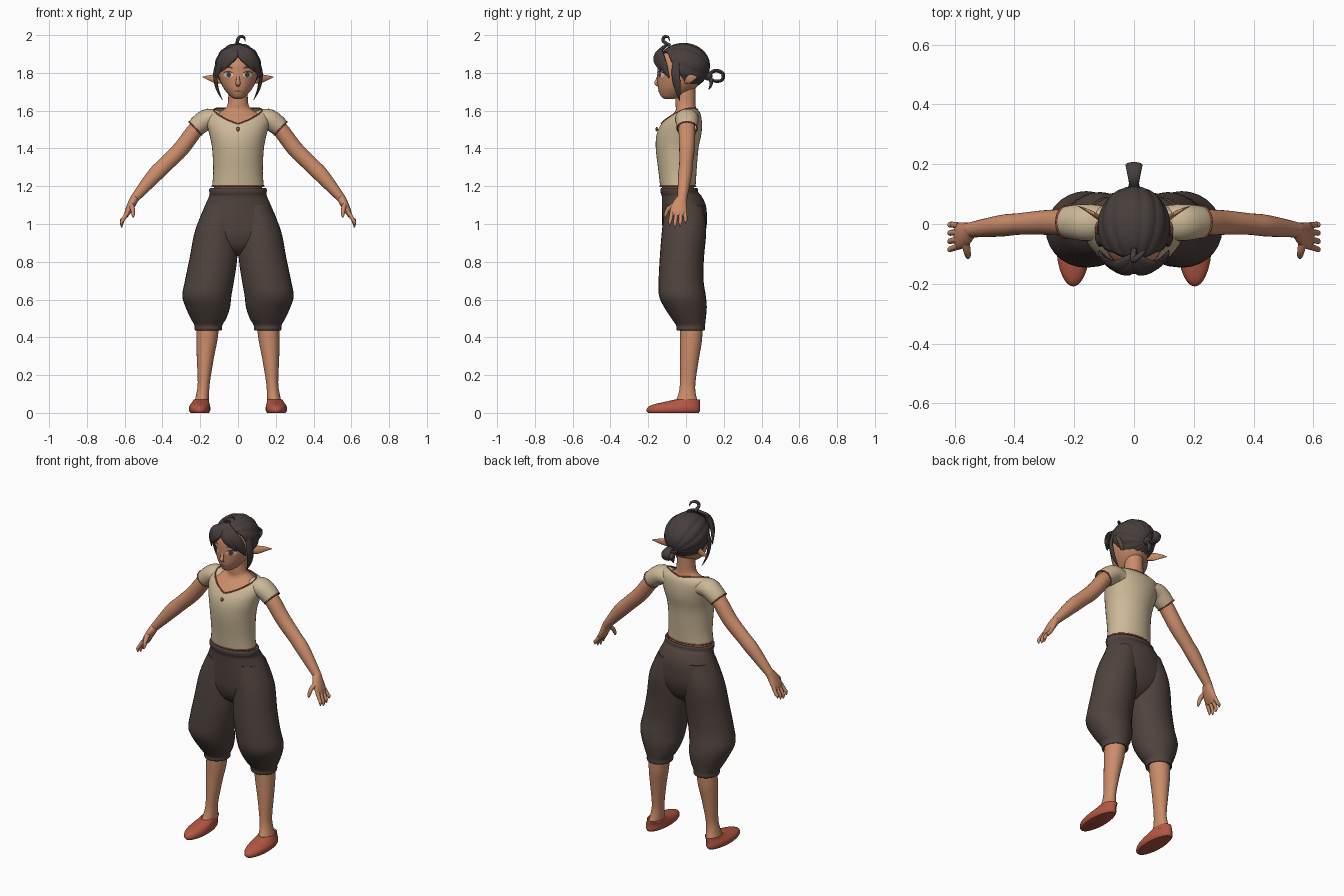
import bpy, bmesh, math
from mathutils import Vector
from mathutils.bvhtree import BVHTree

if "Cube" in bpy.data.objects:
    bpy.data.objects.remove(bpy.data.objects["Cube"], do_unlink=True)


def material(name, r, g, b):
    m = bpy.data.materials.new(name)
    m.use_nodes = True
    m.diffuse_color = (r, g, b, 1)
    shader = m.node_tree.nodes["Principled BSDF"]
    shader.inputs["Base Color"].default_value = (r, g, b, 1)
    shader.inputs["Roughness"].default_value = 0.8
    return m


SKIN = material("warm skin", .60, .265, .145)
CLOTH = material("cream cloth", .60, .48, .31)
DARK = material("dark brown cloth", .078, .056, .048)
HAIR = material("charcoal hair", .062, .049, .045)
RED = material("brick red", .46, .095, .055)
WHITE = material("eye white", .68, .58, .50)
IRIS = material("brown iris", .10, .045, .025)
LIP = material("lip brown", .33, .11, .07)

HEAD = Vector((0, -.015, 1.835))
X, Y = Vector((1, 0, 0)), Vector((0, 1, 0))
SIDES = (("left_", 1), ("right_", -1))


def finish(name, bm, mat):
    bmesh.ops.recalc_face_normals(bm, faces=bm.faces[:])
    mesh = bpy.data.meshes.new(name)
    bm.to_mesh(mesh)
    bm.free()
    mesh.materials.append(mat)
    ob = bpy.data.objects.new(name, mesh)
    bpy.context.collection.objects.link(ob)
    return ob


def smooth(rows, k):
    """Spline through rows of numbers, k steps for each span."""
    rows = [Vector(r) for r in rows]
    out = []
    for i in range(len(rows) - 1):
        b, c = rows[i], rows[i + 1]
        a, d = rows[max(i - 1, 0)], rows[min(i + 2, len(rows) - 1)]
        for j in range(k):
            t = j / k
            out.append(b + (c - a) * (t / 2) + (a * 2 - b * 5 + c * 4 - d) * (t * t / 2)
                       + (b * 3 - a - c * 3 + d) * (t ** 3 / 2))
    return out + [rows[-1]]


def loft_bm(rings, s=1, n=24, k=4, ref=None, caps=(True, True)):
    """Rings of (x, y, z, ra, rb): level ones, or ones square to the path if ref is given."""
    rows = smooth(rings, k)
    mids = [Vector(r[:3]) for r in rows]
    bm = bmesh.new()
    loops = []
    for i, (r, p) in enumerate(zip(rows, mids)):
        u, v = X, Y
        if ref is not None:
            t = (mids[min(i + 1, len(mids) - 1)] - mids[max(i - 1, 0)]).normalized()
            w = ref(p) if callable(ref) else ref
            u = (w - t * w.dot(t)).normalized()
            v = t.cross(u)
        loop = []
        for j in range(n):
            a = math.tau * j / n
            q = p + u * math.cos(a) * max(r[3], .001) + v * math.sin(a) * max(r[4], .001)
            loop.append(bm.verts.new((q.x * s, q.y, q.z)))
        loops.append(loop)
    for a, b in zip(loops, loops[1:]):
        for j in range(n):
            bm.faces.new((a[j - 1], a[j], b[j], b[j - 1]))
    for use, loop in zip(caps, (loops[0], loops[-1])):
        if use:
            bm.faces.new(loop)
    return bm


def loft(name, mat, rings, **kw):
    return finish(name, loft_bm(rings, **kw), mat)


def pair(name, mat, rings, **kw):
    return [loft(side + name, mat, rings, s=s, **kw) for side, s in SIDES]


def ball(name, mat, centre, size):
    bm = bmesh.new()
    bmesh.ops.create_uvsphere(bm, u_segments=16, v_segments=10, radius=1)
    for v in bm.verts:
        v.co = Vector(centre) + Vector([a * b for a, b in zip(v.co, size)])
    return finish(name, bm, mat)


def piping(name, ob, depth):
    """Thin cord along every open edge of a garment."""
    bm = bmesh.new()
    bm.from_mesh(ob.data)
    cord = bpy.data.curves.new(name, 'CURVE')
    cord.dimensions, cord.bevel_depth, cord.bevel_resolution = '3D', depth, 1
    for e in bm.edges:
        if e.is_boundary:
            sp = cord.splines.new('POLY')
            sp.points.add(1)
            for p, v in zip(sp.points, e.verts):
                p.co = (*v.co, 1)
    bm.free()
    cord.materials.append(RED)
    bpy.context.collection.objects.link(bpy.data.objects.new(name, cord))


# Torso and neck
loft("body", SKIN, [(0, -.04, 1.1, .125, .083), (0, -.042, 1.22, .127, .086),
                    (0, -.045, 1.4, .13, .105), (0, -.035, 1.5, .148, .108),
                    (0, -.01, 1.56, .145, .085), (0, 0, 1.588, .11, .064),
                    (0, 0, 1.608, .073, .054), (0, -.002, 1.64, .054, .053),
                    (0, 0, 1.75, .05, .052)])

# Blouse with a notched neckline
bm = loft_bm([(0, -.043, 1.2, .137, .094), (0, -.045, 1.28, .131, .101),
              (0, -.047, 1.4, .137, .113), (0, -.036, 1.48, .153, .118),
              (0, -.02, 1.54, .168, .104), (0, -.002, 1.585, .163, .078),
              (0, .008, 1.608, .13, .05), (0, .01, 1.615, .09, .03)],
             n=40, k=5, caps=(False, True))
notch = Vector((0, -.145, 1.525))
slope = (Vector((.115, -.02, 1.6)) - notch).cross(Vector((0, .075, 1.61)) - notch)
planes = [Vector((slope.x * s, slope.y, slope.z)) for _, s in SIDES]
for no in planes:
    bmesh.ops.bisect_plane(bm, geom=bm.verts[:] + bm.edges[:] + bm.faces[:],
                           plane_co=notch, plane_no=no)
cut = [f for f in bm.faces
       if all((f.calc_center_median() - notch).dot(no) > 0 for no in planes)]
bmesh.ops.delete(bm, geom=cut, context='FACES')
piping("blouse_piping", finish("blouse", bm, CLOTH), .004)
sleeves = pair("sleeve", CLOTH, [(.09, .005, 1.55, .055, .045), (.155, .005, 1.557, .062, .054),
                                 (.2, .006, 1.53, .058, .053), (.226, .006, 1.507, .053, .049)],
               ref=Y, caps=(True, False))
for ob in sleeves:
    piping(ob.name + "_piping", ob, .004)
ball("blouse_button", RED, (0, -.155, 1.502), (.009, .006, .012))

# Arms, hands and fingers
pair("arm", SKIN, [(.15, .003, 1.56, .038, .036), (.22, .005, 1.505, .044, .042),
                   (.3, .005, 1.4, .041, .043), (.385, 0, 1.315, .036, .041),
                   (.445, -.006, 1.255, .036, .04), (.55, -.02, 1.132, .025, .023)], ref=Y)
pair("palm", SKIN, [(.545, -.018, 1.14, .025, .023), (.563, -.033, 1.105, .039, .022),
                    (.583, -.04, 1.065, .045, .017), (.594, -.042, 1.04, .038, .01)], ref=Y)
pair("thumb", SKIN, [(.565, -.055, 1.105, .015, .014), (.558, -.093, 1.08, .012, .012),
                     (.555, -.108, 1.05, .009, .009), (.555, -.112, 1.035, .003, .003)],
     ref=X, n=10)
for i, finger in enumerate(("index", "middle", "ring", "little")):
    y, drop = (1.5 - i) * -.023, (.01, 0, .006, .022)[i]
    pair(finger + "_finger", SKIN,
         [(.586, -.04 + y, 1.06, .011, .012), (.607, -.042 + y * 1.15, 1.025, .01, .01),
          (.616, -.044 + y * 1.2, 1 + drop, .009, .009),
          (.615, -.044 + y * 1.2, .982 + drop, .003, .003)], ref=Y, n=10)

# Baggy trousers
loft("trouser_hips", DARK, [(0, -.036, 1.168, .125, .08), (0, -.036, 1.19, .142, .09),
                            (0, -.036, 1.185, .152, .099), (0, -.034, 1.165, .152, .1),
                            (0, -.022, 1.145, .154, .106), (0, -.01, 1.09, .178, .117),
                            (0, -.008, 1, .212, .118), (0, -.012, .93, .2, .108),
                            (0, -.015, .87, .13, .08), (0, -.015, .83, .02, .03)], n=36)
pair("trouser_leg", DARK, [(.085, -.01, 1.1, .085, .1), (.114, -.01, .97, .112, .117),
                           (.13, -.022, .82, .126, .117), (.151, -.026, .7, .13, .119),
                           (.165, -.019, .62, .13, .124), (.16, -.003, .56, .118, .113),
                           (.156, .014, .5, .094, .091), (.157, .024, .465, .074, .077),
                           (.157, .025, .445, .073, .076), (.157, .026, .437, .067, .07),
                           (.158, .026, .45, .05, .05)], n=28)

# Lower legs and slippers
pair("lower_leg", SKIN, [(.158, .028, .48, .06, .062), (.165, .026, .38, .055, .058),
                         (.173, .019, .29, .045, .05), (.181, .009, .16, .032, .041),
                         (.187, .006, .1, .034, .046), (.193, .003, .055, .038, .062)])
pair("slipper", RED, [(.203, -.067, 0, .048, .134), (.203, -.067, .012, .056, .142),
                      (.203, -.063, .032, .056, .137), (.2, -.045, .047, .05, .119),
                      (.197, -.015, .06, .044, .09), (.195, .007, .07, .041, .067),
                      (.195, .007, .062, .035, .06)], k=3, n=28)

# Head, nose and long ears
head = loft("head", SKIN, [(0, -.09, 1.662, .016, .022), (0, -.074, 1.675, .04, .058),
                           (0, -.05, 1.715, .074, .097), (0, -.033, 1.76, .096, .118),
                           (0, -.026, 1.8, .105, .126), (0, -.022, 1.86, .103, .124),
                           (0, -.02, 1.91, .08, .088), (0, -.02, 1.935, .03, .03)], n=36)
loft("nose", SKIN, [(0, -.145, 1.79, .007, .005), (0, -.153, 1.76, .01, .009),
                    (0, -.159, 1.744, .013, .009), (0, -.146, 1.73, .008, .004)], ref=X, n=12)
pair("ear", SKIN, [(.085, .0, 1.763, .012, .02), (.115, .02, 1.768, .009, .024),
                   (.15, .042, 1.774, .006, .015), (.187, .06, 1.778, .001, .002)], ref=Y, n=14)

# Painted face details laid on the head
skull = BVHTree.FromPolygons([v.co for v in head.data.vertices],
                             [p.vertices[:] for p in head.data.polygons])


def decal(name, mat, cx, cz, rx, rz, lift, tilt=0, bend=0):
    bm = bmesh.new()

    def spot(r, a):
        x, z = r * rx * math.cos(a), r * rz * math.sin(a)
        z += x * tilt - bend * (x / rx) ** 2
        hit = skull.ray_cast(Vector((cx + x, -1, cz + z)), Y)[0]
        return bm.verts.new(hit - Y * lift)

    mid = spot(0, 0)
    rings = [[spot(r, math.tau * i / 20) for i in range(20)] for r in (.35, .7, 1)]
    for i in range(20):
        bm.faces.new((mid, rings[0][i - 1], rings[0][i]))
        for a, b in zip(rings, rings[1:]):
            bm.faces.new((a[i - 1], a[i], b[i], b[i - 1]))
    finish(name, bm, mat)


for side, s in SIDES:
    decal(side + "eye", WHITE, .05 * s, 1.79, .025, .014, .002)
    decal(side + "iris", IRIS, .049 * s, 1.79, .012, .014, .0035)
    decal(side + "pupil", HAIR, .049 * s, 1.79, .006, .008, .005)
    decal(side + "lashes", HAIR, .052 * s, 1.807, .028, .004, .005, bend=.009)
    decal(side + "brow", HAIR, .052 * s, 1.832, .027, .005, .003, tilt=.12 * s, bend=.006)
decal("mouth", LIP, 0, 1.704, .02, .005, .002, bend=.003)

# Ridged hair cap, combed back to the knot
pole, up = Vector((0, .906, -.423)), Vector((0, .423, .906))
bm = bmesh.new()
count, steps = 112, 18
grid = []
for i in range(count):
    a = math.tau * i / count
    h = math.sin(a)
    reach = math.radians(120 + (48 if h > 0 else 85) * h)
    column = []
    for j in range(steps + 1):
        t = .06 + (reach - .06) * j / steps
        d = pole * math.cos(t) + (X * math.cos(a) + up * h) * math.sin(t)
        d *= .985 + .035 * abs(math.sin(7 * a)) * math.sin(t)
        column.append(bm.verts.new(HEAD + Vector((d.x * .121, d.y * .142, d.z * .122))))
    grid.append(column)
for i in range(count):
    for j in range(steps):
        bm.faces.new((grid[i - 1][j], grid[i][j], grid[i][j + 1], grid[i - 1][j + 1]))
cap = finish("hair_cap", bm, HAIR)
shell = cap.modifiers.new("thickness", 'SOLIDIFY')
shell.thickness, shell.offset = .015, -1


# Fringe and loose locks
def outward(p):
    return p - HEAD


pair("fringe_outer", HAIR, [(0, -.105, 1.945, .008, .012), (.05, -.143, 1.905, .012, .034),
                            (.092, -.125, 1.85, .012, .032), (.115, -.09, 1.775, .003, .004)],
     ref=outward, n=14)
pair("fringe_inner", HAIR, [(0, -.115, 1.94, .008, .012), (.022, -.153, 1.9, .012, .028),
                            (.055, -.153, 1.862, .011, .026), (.086, -.135, 1.81, .002, .003)],
     ref=outward, n=14)
pair("side_lock", HAIR, [(.1, -.05, 1.88, .008, .016), (.12, -.055, 1.8, .009, .023),
                         (.111, -.045, 1.72, .007, .018), (.082, -.035, 1.655, .001, .002)],
     ref=outward, n=12)
loft("cowlick", HAIR, [(0, -.085, 1.945, .01, .01), (-.003, -.12, 1.968, .009, .009),
                       (.008, -.115, 1.99, .009, .009), (.03, -.095, 1.99, .007, .006),
                       (.04, -.085, 1.965, .001, .001)], ref=X, n=10)

# Looped tail at the back
ball("hair_knot", HAIR, (0, .115, 1.785), (.022, .025, .025))
loft("tail_loop", HAIR, [(0, .12, 1.79, .014, .009), (0, .155, 1.812, .02, .01),
                         (0, .195, 1.797, .028, .01), (0, .19, 1.762, .025, .009),
                         (0, .15, 1.757, .016, .008), (0, .125, 1.78, .01, .006)], ref=X, n=12)
loft("tail_end", HAIR, [(0, .12, 1.79, .012, .01), (0, .133, 1.76, .018, .011),
                        (0, .13, 1.73, .012, .007), (0, .12, 1.712, .002, .002)], ref=X, n=12)

# Soft shading with crisp edges
bpy.ops.object.select_all(action='DESELECT')
for ob in bpy.context.collection.objects:
    if ob.type == 'MESH':
        ob.select_set(True)
        bpy.context.view_layer.objects.active = ob
bpy.ops.object.shade_smooth_by_angle(angle=math.radians(50))
